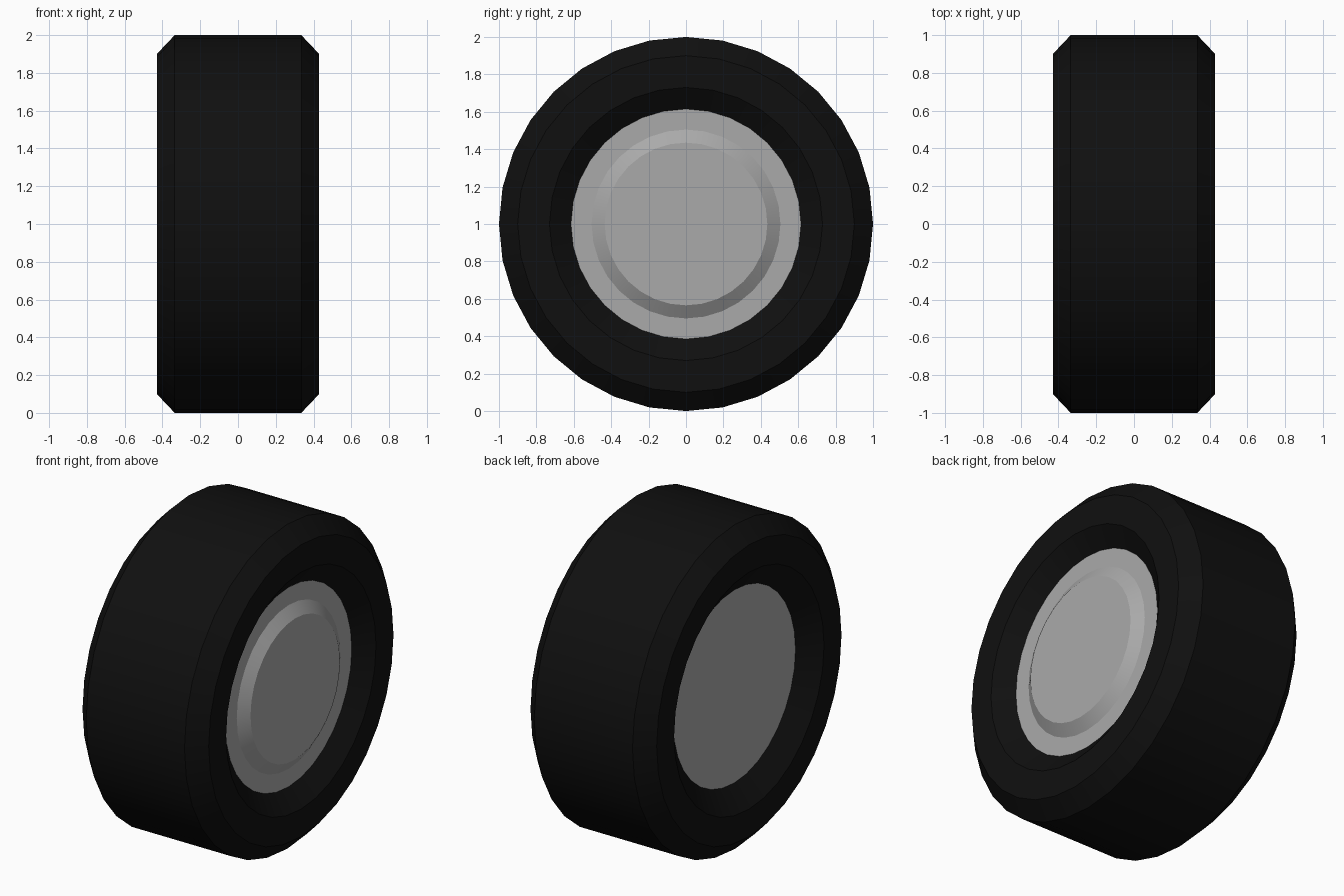
import bpy
import bmesh
from math import cos, sin, tau, radians

cube = bpy.data.objects.get("Cube")
if cube:
    bpy.data.objects.remove(cube, do_unlink=True)

SIDES = 32


def material(name, value):
    mat = bpy.data.materials.new(name)
    colour = (value, value, value, 1)
    mat.diffuse_color = colour
    mat.use_nodes = True
    node = next(n for n in mat.node_tree.nodes if n.type == "BSDF_PRINCIPLED")
    node.inputs["Base Color"].default_value = colour
    node.inputs["Roughness"].default_value = 0.8
    return mat


def lathe(name, profile, mat, closed=False):
    """Turn (x, radius) points round the axle; open profiles get end caps."""
    bm = bmesh.new()
    rings = []
    for x, r in profile:
        angles = [tau * i / SIDES for i in range(SIDES)]
        rings.append([bm.verts.new((x, r * cos(a), 1 + r * sin(a))) for a in angles])
    pairs = list(zip(rings, rings[1:]))
    if closed:
        pairs.append((rings[-1], rings[0]))
    else:
        bm.faces.new(rings[0])
        bm.faces.new(rings[-1])
    for a, b in pairs:
        for i in range(SIDES):
            j = (i + 1) % SIDES
            bm.faces.new((a[i], a[j], b[j], b[i]))
    bmesh.ops.recalc_face_normals(bm, faces=bm.faces)
    mesh = bpy.data.meshes.new(name)
    bm.to_mesh(mesh)
    bm.free()
    mesh.materials.append(mat)
    obj = bpy.data.objects.new(name, mesh)
    bpy.context.collection.objects.link(obj)
    bpy.ops.object.select_all(action="DESELECT")
    obj.select_set(True)
    bpy.context.view_layer.objects.active = obj
    bpy.ops.object.shade_smooth_by_angle(angle=radians(30))
    return obj


rubber = material("black rubber", 0.005)
metal = material("grey metal", 0.4)

# Tyre: dished inner lip, flat sidewall, chamfered shoulder, flat tread
half = [(0.33, 0.595), (0.43, 0.73), (0.43, 0.9), (0.335, 1.0)]
lathe("tyre", half + [(-x, r) for x, r in reversed(half)], rubber, closed=True)

# Rim drum: plain on the inner side, with a raised bevelled hub on the outer side
lathe("rim", [(-0.33, 0.595), (0.345, 0.615), (0.345, 0.505), (0.39, 0.435)], metal)
